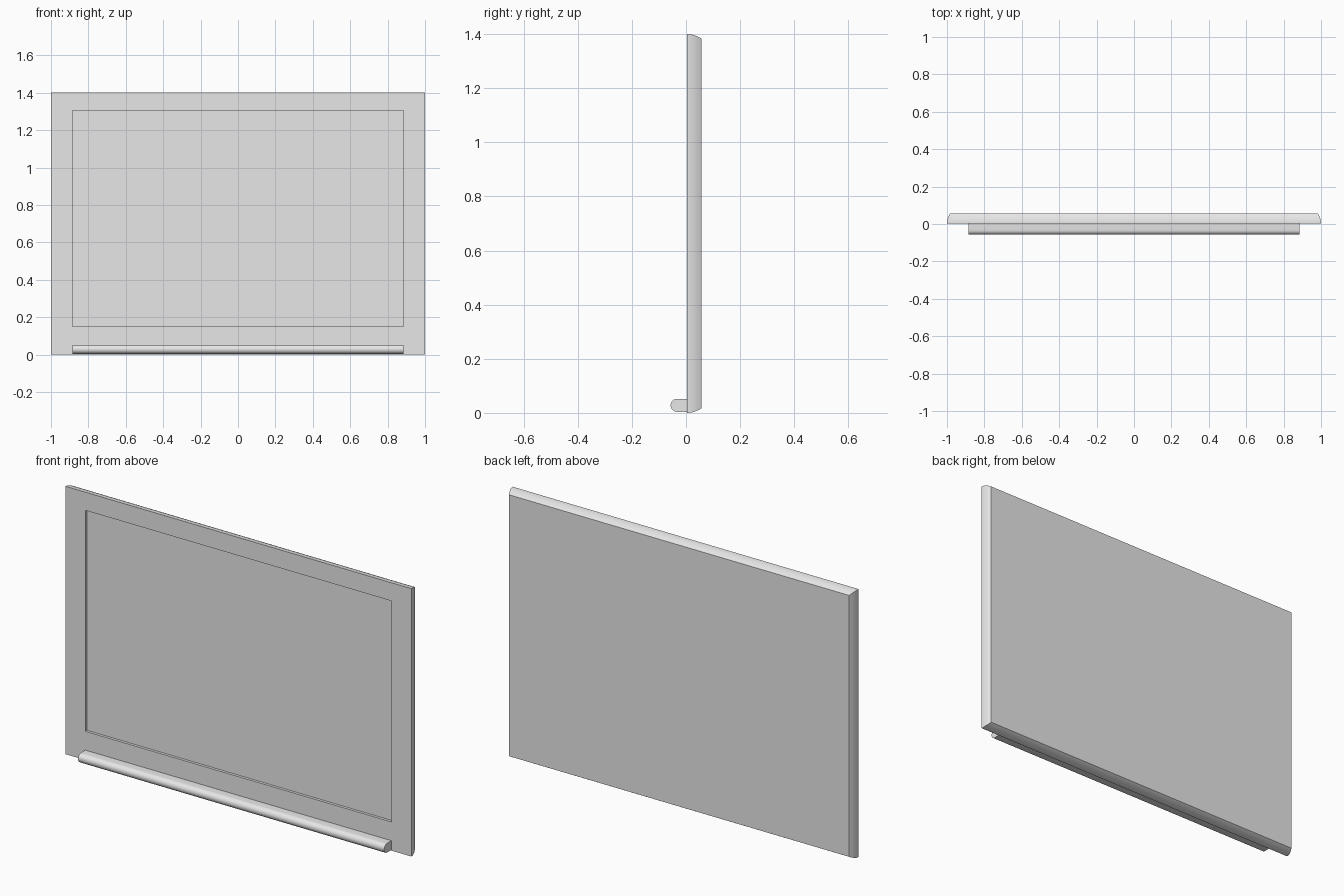
import bpy, bmesh, math

cube = bpy.data.objects.get("Cube")
if cube:
    bpy.data.objects.remove(cube, do_unlink=True)

grey = bpy.data.materials.new("light grey")
grey.use_nodes = True
colour = (0.8, 0.8, 0.8, 1)
grey.diffuse_color = colour
grey.node_tree.nodes["Principled BSDF"].inputs["Base Color"].default_value = colour

FRONT, BACK = 0.003, 0.057


def loft(name, rings):
    """Skin a list of equal-length point loops and cap both ends."""
    bm = bmesh.new()
    loops = [[bm.verts.new(p) for p in ring] for ring in rings]
    n = len(loops[0])
    for a, b in zip(loops, loops[1:]):
        for i in range(n):
            j = (i + 1) % n
            bm.faces.new((a[i], a[j], b[j], b[i]))
    bm.faces.new(loops[0])
    bm.faces.new(loops[-1])
    bmesh.ops.recalc_face_normals(bm, faces=bm.faces)
    mesh = bpy.data.meshes.new(name)
    bm.to_mesh(mesh)
    bm.free()
    mesh.materials.append(grey)
    obj = bpy.data.objects.new(name, mesh)
    bpy.context.collection.objects.link(obj)
    bpy.ops.object.select_all(action='DESELECT')
    obj.select_set(True)
    bpy.context.view_layer.objects.active = obj
    bpy.ops.object.shade_smooth_by_angle(angle=math.radians(30))
    return obj


def rectangle(y, half, low, high):
    return [(-half, y, low), (half, y, low), (half, y, high), (-half, y, high)]


# Lid panel: recessed screen, flat bezel, edges curving in to the flat back
screen = (0.885, 0.15, 1.305)
rings = [rectangle(FRONT + 0.014, *screen), rectangle(FRONT, *screen)]
STEPS = 8
for i in range(STEPS + 1):
    t = i / STEPS
    inset = 0.017 * t * t
    rings.append(rectangle(FRONT + (BACK - FRONT) * t, 1 - inset, inset, 1.4 - inset))
loft("screen_panel", rings)

# Hinge bar: rounded nose running along the lower front edge
mid, radius, nose = 0.028, 0.024, 0.024
profile = [(FRONT + 0.002, mid - radius)]
for i in range(13):
    a = math.pi * i / 12
    profile.append((-0.057 + nose - nose * math.sin(a), mid - radius * math.cos(a)))
profile.append((FRONT + 0.002, mid + radius))
loft("hinge_bar", [[(x, y, z) for y, z in profile] for x in (-0.885, 0.885)])
